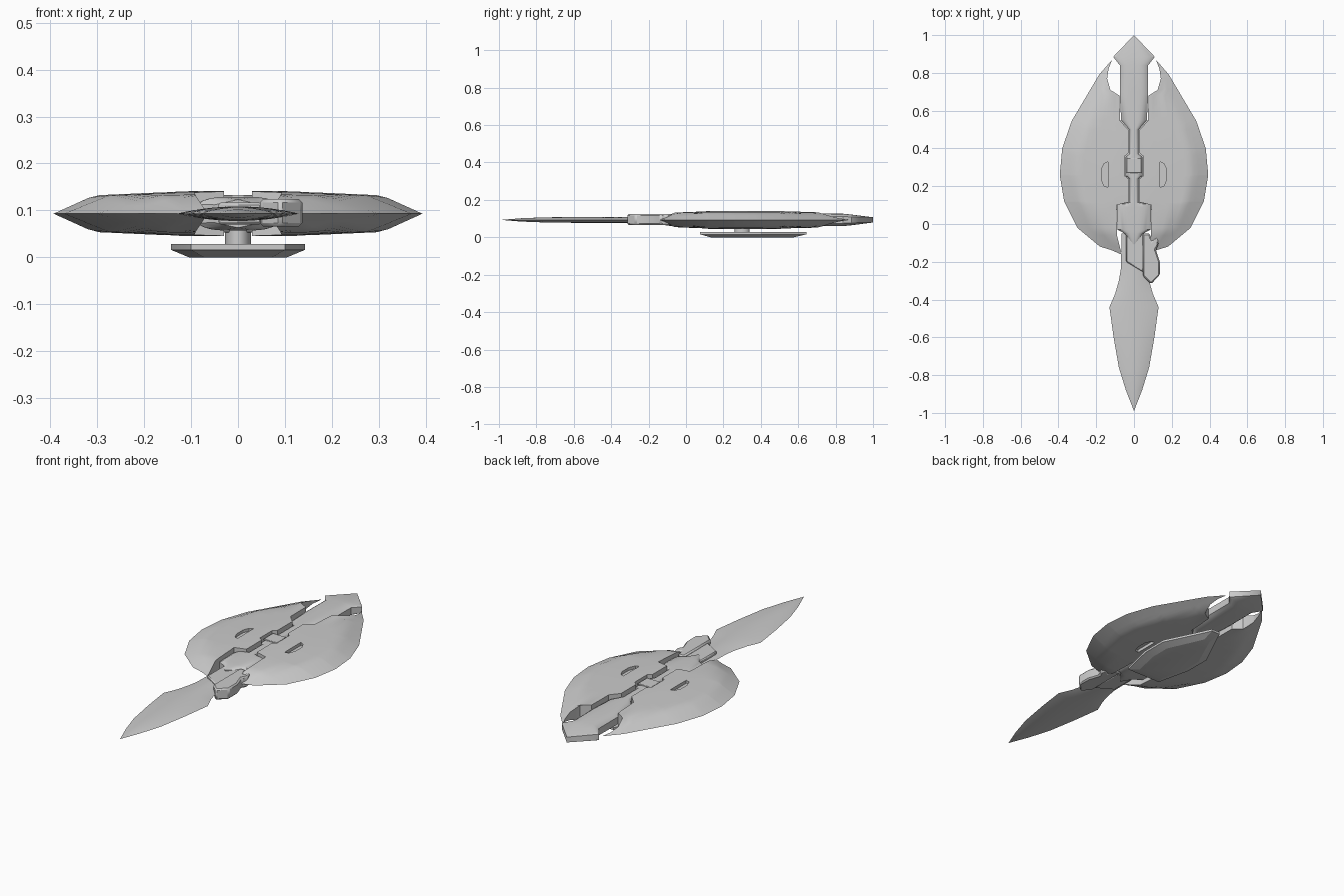
import bpy, bmesh, math
from mathutils import Vector

if "Cube" in bpy.data.objects:
    bpy.data.objects.remove(bpy.data.objects["Cube"])

MID = 0.093  # height of the symmetry plane

grey = bpy.data.materials.new("steel_grey")
grey.diffuse_color = (0.6, 0.6, 0.6, 1)
grey.use_nodes = True
grey.node_tree.nodes["Principled BSDF"].inputs["Base Color"].default_value = grey.diffuse_color


def finish(name, bm, angle=30):
    bmesh.ops.remove_doubles(bm, verts=bm.verts, dist=1e-5)
    bmesh.ops.recalc_face_normals(bm, faces=bm.faces)
    me = bpy.data.meshes.new(name)
    bm.to_mesh(me)
    bm.free()
    me.materials.append(grey)
    ob = bpy.data.objects.new(name, me)
    bpy.context.collection.objects.link(ob)
    bpy.ops.object.select_all(action='DESELECT')
    ob.select_set(True)
    bpy.context.view_layer.objects.active = ob
    bpy.ops.object.shade_smooth_by_angle(angle=math.radians(angle))
    return ob


def interp(pts, y):
    for (y0, v0), (y1, v1) in zip(pts, pts[1:]):
        if y0 <= y <= y1:
            return v0 + (v1 - v0) * (y - y0) / (y1 - y0)
    return pts[-1][1]


def half_body(name, outer, inner, height, cols=10):
    """Right half between an inner and an outer edge, mirrored across x."""
    ys = sorted({p[0] for p in outer + (inner or [])})
    bm = bmesh.new()
    rows = []
    for y in ys:
        a, b = (interp(inner, y) if inner else 0), interp(outer, y)
        top, low = [], []
        for i in range(cols + 1):
            x = a + (b - a) * i / cols
            h = height(x, y, b)
            top.append(bm.verts.new((x, y, MID + h)))
            low.append(bm.verts.new((x, y, MID - h)))
        rows.append((top, low))
    for (t0, l0), (t1, l1) in zip(rows, rows[1:]):
        for i in range(cols):
            bm.faces.new((t0[i], t0[i + 1], t1[i + 1], t1[i]))
            bm.faces.new((l0[i], l1[i], l1[i + 1], l0[i + 1]))
        bm.faces.new((t0[-1], l0[-1], l1[-1], t1[-1]))
        if inner:
            bm.faces.new((t0[0], t1[0], l1[0], l0[0]))
    for t, l in (rows[0], rows[-1]):
        for i in range(cols):
            bm.faces.new((t[i], t[i + 1], l[i + 1], l[i]))
    return finish(name, bm)


def mirror(ob):
    ob.modifiers.new("mirror", 'MIRROR').use_axis[0] = True


def prism(bm, outline, z0, z1):
    f = bm.faces.new([bm.verts.new((x, y, z0)) for x, y in outline])
    r = bmesh.ops.extrude_face_region(bm, geom=[f])
    vs = [v for v in r['geom'] if isinstance(v, bmesh.types.BMVert)]
    bmesh.ops.translate(bm, verts=vs, vec=(0, 0, z1 - z0))


def slab(name, outline, z0, z1, bevel):
    bm = bmesh.new()
    prism(bm, outline, z0, z1)
    ob = finish(name, bm)
    m = ob.modifiers.new("bevel", 'BEVEL')
    m.width, m.segments = bevel, 1
    return ob


# Wide paired blades
rim = [(-.16, .07), (-.138, .12), (-.12, .18), (-.02, .30), (.12, .37), (.26, .393),
       (.40, .38), (.545, .33), (.68, .25), (.79, .185), (.865, .12)]
notch = [(-.16, .066), (-.12, .075), (-.06, .09), (.1, .093), (.115, .03), (.24, .03),
         (.255, .05), (.358, .05), (.375, .03), (.5, .03), (.545, .073), (.68, .078),
         (.71, .125), (.77, .142), (.82, .135), (.865, .118)]
rim_points = [Vector((x, y)) for y, x in rim]


def blade_height(x, y, b):
    p, d = Vector((x, y)), 9
    for a, c in zip(rim_points, rim_points[1:]):
        t = max(0, min(1, (p - a).dot(c - a) / (c - a).length_squared))
        d = min(d, (p - a - (c - a) * t).length)
    return .039 * min(1, d / .085) + .009 * max(0, min(1, (d - .085) / .2))


blades = half_body("blades", rim, notch, blade_height, 14)

# Crescent recesses cut into both faces of the blades
crescent = [(.138, .195), (.158, .20), (.172, .235), (.172, .29), (.158, .32), (.138, .33)]
bm = bmesh.new()
prism(bm, crescent, MID + .03, MID + .08)
prism(bm, crescent, MID - .08, MID - .03)
bmesh.ops.recalc_face_normals(bm, faces=bm.faces)
me = bpy.data.meshes.new("recess_cutter")
bm.to_mesh(me)
bm.free()
cutter = bpy.data.objects.new("recess_cutter", me)
bpy.context.collection.objects.link(cutter)
cutter.hide_render = True
cutter.hide_viewport = True
cut = blades.modifiers.new("recess", 'BOOLEAN')
cut.object, cut.operation, cut.solver = cutter, 'DIFFERENCE', 'EXACT'
mirror(blades)

# Central core with hub, block and arrow-shaped pommel
core_edge = [(-.11, 0), (-.05, .05), (-.03, .088), (.09, .09), (.105, .085), (.115, .025),
             (.24, .025), (.255, .045), (.355, .045), (.37, .025), (.5, .025), (.55, .068),
             (.68, .075), (.7, .075), (.84, .075), (.885, .11), (1, 0)]


def core_height(x, y, b):
    h = interp([(-.11, .03), (-.03, .036), (.5, .036), (.85, .033), (1, .014)], y)
    return h * (1 - .45 * (x / b) ** 4) if b > 0 else h


mirror(half_body("core", core_edge, None, core_height, 6))

# Raised strap plate on the core block
for side in (1, -1):
    z = MID + side * .036
    slab("block_plate", [(-.04, .27), (.04, .27), (.04, .35), (-.04, .35)],
         z - .004, z + .004, .002)

# Long thin spear blade at the front
spear_edge = [(-.99, 0), (-.88, .043), (-.76, .08), (-.6, .108), (-.44, .13), (-.37, .1),
              (-.3, .08), (-.24, .07), (-.05, .065)]


def spear_height(x, y, b):
    f = 1 - (x / b) ** 2 if b > 0 else 0
    return .0155 * f * min(1, .3 + (y + .99) / .4)


spear = half_body("spear_blade", spear_edge, None, spear_height, 8)
mirror(spear)

# Clamp pieces joining the spear to the hub
slab("clamp_right", [(.047, -.05), (.083, -.05), (.095, -.09), (.122, -.065), (.13, -.11),
                     (.115, -.135), (.137, -.2), (.137, -.27), (.09, -.318), (.047, -.275)],
     .066, .124, .007)
slab("clamp_left", [(-.042, -.04), (-.042, -.2), (.05, -.255), (.05, -.04)],
     .07, .117, .005)

# Mounting plate below: flat top, short rim, chamfered underside
plate = [(-.1, .075), (.1, .075), (.143, .26), (.143, .40), (.065, .56), (.025, .645),
         (-.025, .645), (-.065, .56), (-.143, .40), (-.143, .26)]
bm = bmesh.new()
rings = []
for z, sx, sy in ((.028, 1, 1), (.016, 1, 1), (0, .73, .78)):
    rings.append([bm.verts.new((x * sx, .33 + (y - .33) * sy, z)) for x, y in plate])
for a, b in zip(rings, rings[1:]):
    for i in range(len(a)):
        j = (i + 1) % len(a)
        bm.faces.new((a[i], a[j], b[j], b[i]))
bm.faces.new(rings[0])
bm.faces.new(rings[-1])
finish("mounting_plate", bm, 20)

# Post between plate and core
post = [(.028 * math.cos(a), .30 + .04 * math.sin(a))
        for a in (i * math.tau / 16 for i in range(16))]
bm = bmesh.new()
prism(bm, post, .026, .075)
finish("post", bm, 40)
